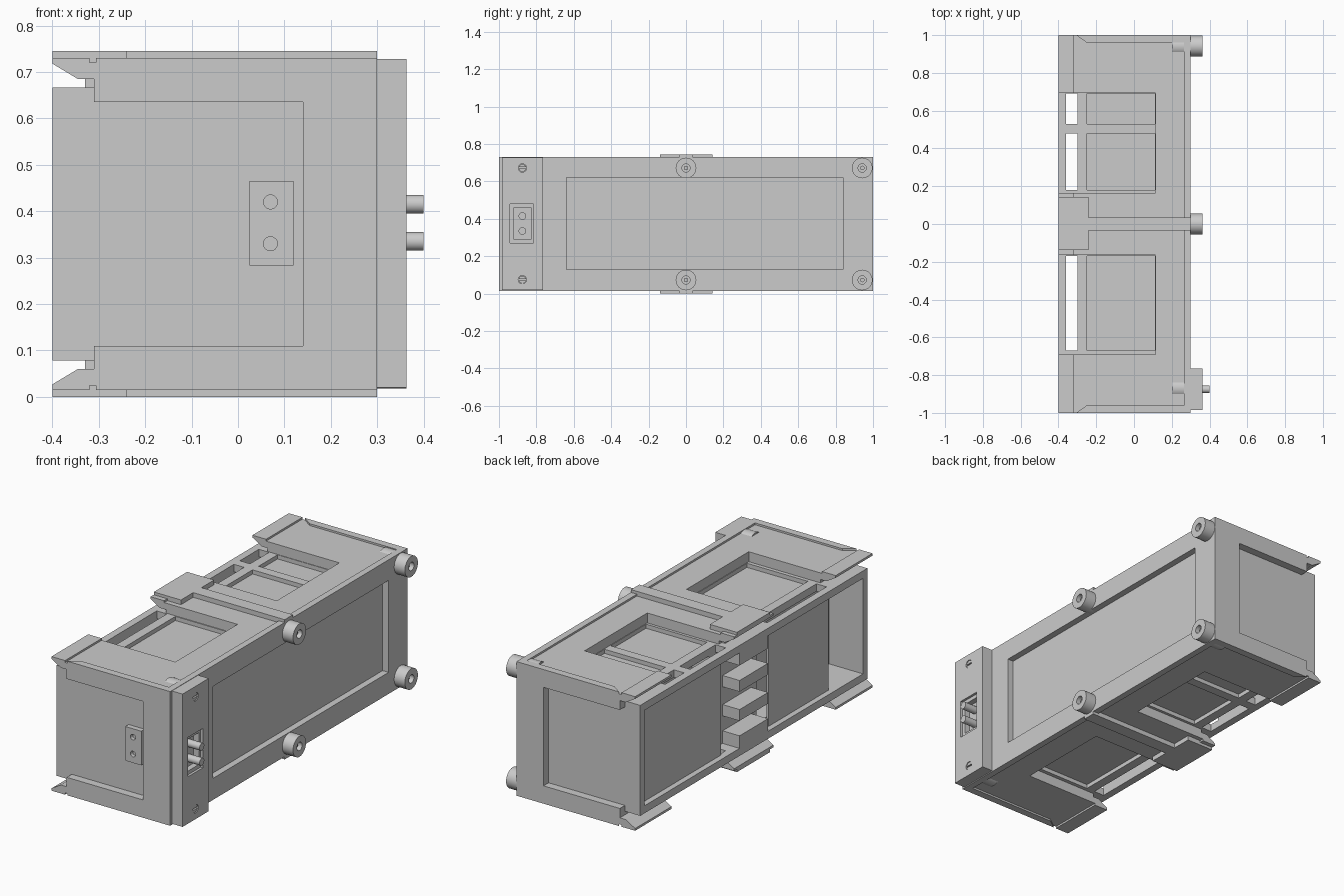
import bpy
import bmesh
from math import tau
from mathutils import Vector

if "Cube" in bpy.data.objects:
    bpy.data.objects.remove(bpy.data.objects["Cube"], do_unlink=True)

MID = 0.3725   # height of the top/bottom symmetry plane
END = 0.957    # sunken end panels, front and back

grey = bpy.data.materials.new("plain grey")
grey.use_nodes = True
grey.diffuse_color = (0.6, 0.6, 0.6, 1)
grey.node_tree.nodes["Principled BSDF"].inputs["Base Color"].default_value = grey.diffuse_color

mirror_plane = bpy.data.objects.new("mirror_plane", None)
mirror_plane.location.z = MID
mirror_plane.hide_render = True
bpy.context.collection.objects.link(mirror_plane)


def finish(name, bm):
    bmesh.ops.recalc_face_normals(bm, faces=bm.faces)
    mesh = bpy.data.meshes.new(name)
    bm.to_mesh(mesh)
    bm.free()
    mesh.materials.append(grey)
    obj = bpy.data.objects.new(name, mesh)
    bpy.context.collection.objects.link(obj)
    return obj


def box(name, x, y, z):
    bm = bmesh.new()
    bmesh.ops.create_cube(bm, size=1)
    for v in bm.verts:
        v.co = Vector([(r[0] + r[1]) / 2 + c * (r[1] - r[0]) for c, r in zip(v.co, (x, y, z))])
    return finish(name, bm)


def prism(name, points, direction):
    """Extrude a closed outline of 3D points along a direction."""
    bm = bmesh.new()
    face = bm.faces.new([bm.verts.new(p) for p in points])
    new = bmesh.ops.extrude_face_region(bm, geom=[face])["geom"]
    bmesh.ops.translate(bm, vec=direction, verts=[g for g in new if isinstance(g, bmesh.types.BMVert)])
    return finish(name, bm)


def lathe(name, profile, y, z, axis=(1, 0, 0)):
    """Spin (radius, distance) pairs around an axis through y, z."""
    bm = bmesh.new()
    axis = Vector(axis)
    verts = [bm.verts.new(axis * d + Vector((0, 0, r))) for r, d in profile]
    edges = [bm.edges.new(pair) for pair in zip(verts, verts[1:])]
    bmesh.ops.spin(bm, geom=verts + edges, axis=axis, cent=(0, 0, 0), angle=tau, steps=32)
    bmesh.ops.remove_doubles(bm, verts=bm.verts, dist=0.0005)
    bmesh.ops.translate(bm, vec=(0, y, z), verts=bm.verts)
    obj = finish(name, bm)
    bpy.ops.object.select_all(action="DESELECT")
    obj.select_set(True)
    bpy.context.view_layer.objects.active = obj
    bpy.ops.object.shade_smooth_by_angle()
    return obj


def cylinder(name, r, x0, x1, y, z):
    return lathe(name, [(0, x0), (r, x0), (r, x1), (0, x1)], y, z)


def cut(target, *cutters):
    for cutter in cutters:
        cutter.hide_render = True
        cutter.display_type = "WIRE"
        mod = target.modifiers.new("cut", "BOOLEAN")
        mod.operation = "DIFFERENCE"
        mod.solver = "EXACT"
        mod.object = cutter


def mirror(obj):
    mod = obj.modifiers.new("mirror", "MIRROR")
    mod.use_axis = (False, False, True)
    mod.mirror_object = mirror_plane
    mod.use_mirror_merge = False


# Main housing: open cavity on the right side, shallow panel on the left side
housing = box("housing", (-0.4, 0.3), (-END, END), (0.078, 0.667))
cut(housing,
    box("cavity_cutter", (-0.5, -0.2), (-0.92, 0.92), (0.118, 0.627)),
    box("side_panel_cutter", (0.265, 0.4), (-0.64, 0.84), (0.13, 0.62)))

# Slots through to the cavity and shallow windows, above and below
for bay in ((-0.67, -0.17), (0.18, 0.48), (0.53, 0.69)):
    cut(housing,
        box("slot_cutter", (-0.36, -0.30), bay, (-0.1, 0.9)),
        box("window_cutter", (-0.25, 0.11), bay, (0.645, 0.8)),
        box("window_cutter", (-0.25, 0.11), bay, (-0.1, 2 * MID - 0.645)))

# Cover with hooked flanges, repeated below
section = [(-0.4, 0.73), (-0.4, 0.718), (-0.345, 0.685), (-0.31, 0.685),
           (-0.31, 0.667), (0.3, 0.667), (0.3, 0.73)]
cover = prism("cover", [(x, -1, z) for x, z in section], (0, 2, 0))
inset = [(-0.32, 1.01), (-0.25, 0.96), (0.265, 0.96)]
outline = inset + [(x, -y) for x, y in reversed(inset)]
cut(cover,
    box("recess_cutter", (-0.5, 0.113), (-0.69, -0.165), (0.6, 0.8)),
    box("recess_cutter", (-0.5, 0.113), (0.165, 0.693), (0.6, 0.8)),
    prism("cover_inset_cutter", [(x, y, 0.72) for x, y in outline], (0, 0, 0.1)))
mirror(cover)

# Raised latch tab and strip across the middle
tab_section = [(-0.4, 0.745), (-0.4, 0.718), (-0.345, 0.685), (-0.33, 0.685),
               (-0.33, 0.66), (-0.24, 0.66), (-0.24, 0.745)]
mirror(prism("latch_tab", [(x, -0.138, z) for x, z in tab_section], (0, 0.28, 0)))
mirror(box("latch_strip", (-0.25, 0.3), (-0.035, 0.035), (0.71, 0.745)))

# End frames around the sunken end panels
for name, y in (("front", (-1, -0.95)), ("back", (0.95, 1))):
    box(name + "_end_post", (0.14, 0.3), y, (0.075, 0.67))
    mirror(box(name + "_end_rail", (-0.31, 0.145), y, (0.635, 0.67)))

# Two-hole socket on the front
socket = box("front_socket", (0.025, 0.12), (-0.985, -0.95), (0.283, 0.465))
for z in (0.33, 0.42):
    hole = lathe("socket_hole_cutter", [(0, -0.02), (0.015, -0.02), (0.015, 0.02), (0, 0.02)],
                 -0.985, z, (0, 1, 0))
    hole.location.x = 0.07
    cut(socket, hole)

# Connector block on the left side with pins and screws
block = box("connector_block", (0.29, 0.363), (-0.985, -0.765), (0.02, 0.728))
cut(block,
    box("connector_rim_cutter", (0.35, 0.4), (-0.94, -0.815), (0.27, 0.48)),
    box("connector_well_cutter", (0.32, 0.4), (-0.92, -0.83), (0.29, 0.46)))
for z in (0.335, 0.415):
    cylinder("connector_pin", 0.02, 0.31, 0.4, -0.875, z)
for z in (0.075, 0.672):
    cut(block, cylinder("screw_hole_cutter", 0.022, 0.345, 0.4, -0.875, z))
    screw = cylinder("screw", 0.02, 0.32, 0.36, -0.875, z)
    cut(screw, box("screw_slot_cutter", (0.35, 0.4), (-0.9, -0.85), (z - 0.004, z + 0.004)))

# Round feet with sunken screws, and the screw bosses showing through the cover
foot_profile = [(0, 0.28), (0.055, 0.28), (0.055, 0.363), (0.022, 0.363), (0.022, 0.325), (0, 0.325)]
for y in (0, 0.942):
    mirror(lathe("foot", foot_profile, y, 0.672))
    mirror(cylinder("foot_screw", 0.012, 0.32, 0.345, y, 0.672))
for y in (-0.87, 0.94):
    mirror(cylinder("screw_boss", 0.057, 0.2, 0.29, y, 0.672))

# Panels closing most of the open side, leaving a gap near the front
for name, y in (("long", (0.235, 0.925)), ("short", (-0.67, -0.165))):
    box("side_panel_" + name, (-0.37, -0.36), y, (0.11, 0.635))

# Stacked latch blocks between the panels
box("latch_wall", (-0.30, -0.19), (-0.165, 0.235), (0.11, 0.635))
mirror(box("latch_outer_block", (-0.4, -0.29), (-0.12, 0.12), (0.56, 0.665)))
mirror(box("latch_inner_block", (-0.4, -0.29), (-0.12, 0.12), (0.42, 0.48)))
